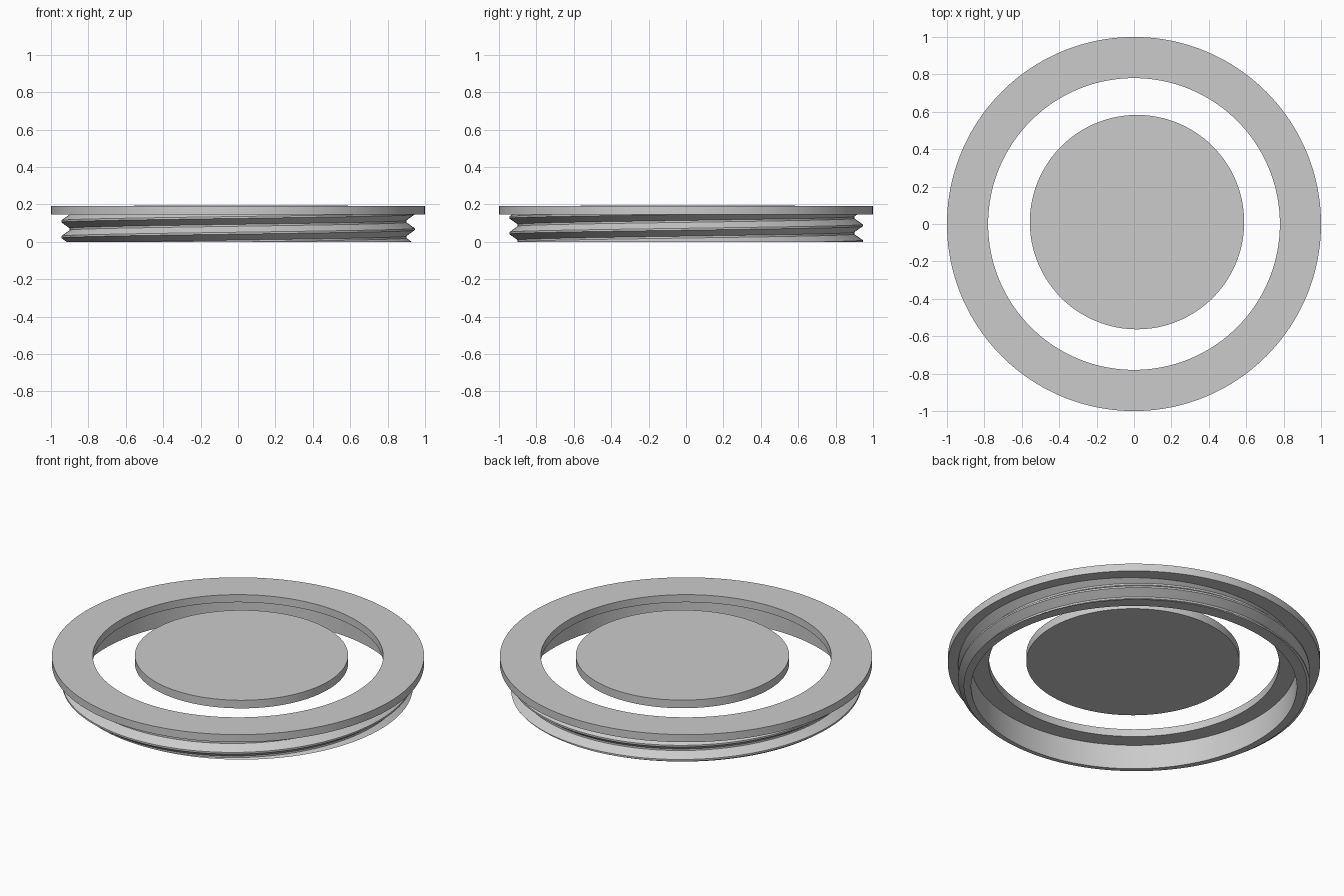
import bpy
import bmesh
from math import cos, sin, tau, radians

if "Cube" in bpy.data.objects:
    bpy.data.objects.remove(bpy.data.objects["Cube"], do_unlink=True)

SEGMENTS = 160
FLANGE_BOTTOM, FLANGE_TOP = 0.145, 0.19

grey = bpy.data.materials.new("Light grey")
grey.use_nodes = True
colour = (0.6, 0.6, 0.6, 1)
grey.diffuse_color = colour
grey.node_tree.nodes["Principled BSDF"].inputs["Base Color"].default_value = colour


def finish(name, bm):
    """Turn a bmesh into a smooth-shaded object with sharp creases."""
    bmesh.ops.recalc_face_normals(bm, faces=bm.faces)
    mesh = bpy.data.meshes.new(name)
    bm.to_mesh(mesh)
    bm.free()
    mesh.materials.append(grey)
    obj = bpy.data.objects.new(name, mesh)
    bpy.context.collection.objects.link(obj)
    bpy.ops.object.select_all(action="DESELECT")
    obj.select_set(True)
    bpy.context.view_layer.objects.active = obj
    bpy.ops.object.shade_smooth_by_angle(angle=radians(20))
    return obj


def ring(name, outer, inner, bottom, top):
    """Rectangular section turned around the z axis."""
    bm = bmesh.new()
    section = [(inner, bottom), (outer, bottom), (outer, top), (inner, top)]
    loops = [[bm.verts.new((r * cos(tau * i / SEGMENTS), r * sin(tau * i / SEGMENTS), z))
              for i in range(SEGMENTS)] for r, z in section]
    for a, b in zip(loops, loops[1:] + loops[:1]):
        for i in range(SEGMENTS):
            j = (i + 1) % SEGMENTS
            bm.faces.new((a[i], a[j], b[j], b[i]))
    return finish(name, bm)


def threaded_ring(name, inner, root, crest, pitch, crest_z, top):
    """Helical thread surface trimmed flat, with a plain bore inside."""
    # One pitch of the thread: height fraction and radius
    section = [(-0.06, crest), (0.06, crest), (0.44, root), (0.56, root)]
    count = len(section)
    rows = [(crest_z + pitch * (turn + f), r) for turn in range(-3, 4) for f, r in section]
    bm = bmesh.new()
    grid = []
    for i in range(SEGMENTS):
        a = tau * i / SEGMENTS
        grid.append([bm.verts.new((r * cos(a), r * sin(a), z + pitch * i / SEGMENTS))
                     for z, r in rows])
    for i in range(SEGMENTS):
        # The last column joins the first one a full pitch higher
        last = i == SEGMENTS - 1
        shift = count if last else 0
        near, far = grid[i], grid[0 if last else i + 1]
        for m in range(len(rows) - 1 - shift):
            bm.faces.new((near[m], far[m + shift], far[m + 1 + shift], near[m + 1]))

    def trim(z, direction):
        geom = bm.verts[:] + bm.edges[:] + bm.faces[:]
        cut = bmesh.ops.bisect_plane(bm, geom=geom, dist=1e-6, plane_co=(0, 0, z),
                                     plane_no=(0, 0, direction), clear_outer=True)
        return [e for e in cut["geom_cut"] if isinstance(e, bmesh.types.BMEdge)]

    trim(top, 1)
    edges = trim(0, -1)

    # Bottom rim, then bore wall
    for height in (0, top):
        new = bmesh.ops.extrude_edge_only(bm, edges=edges)["geom"]
        edges = [e for e in new if isinstance(e, bmesh.types.BMEdge)]
        for v in (v for v in new if isinstance(v, bmesh.types.BMVert)):
            scale = inner / v.co.xy.length
            v.co = (v.co.x * scale, v.co.y * scale, height)
    return finish(name, bm)


# Flat top flange and threaded collar beneath it
ring("top_flange", 1.0, 0.78, FLANGE_BOTTOM, FLANGE_TOP)
threaded_ring("threaded_collar", 0.875, 0.9, 0.945, 0.084, 0.067, FLANGE_BOTTOM)

# Loose centre disc, slightly off centre
disc = bmesh.new()
bmesh.ops.create_cone(disc, cap_ends=True, segments=SEGMENTS, radius1=0.573,
                      radius2=0.573, depth=0.048)
bmesh.ops.translate(disc, verts=disc.verts, vec=(0.016, 0.01, 0.171))
finish("centre_disc", disc)
